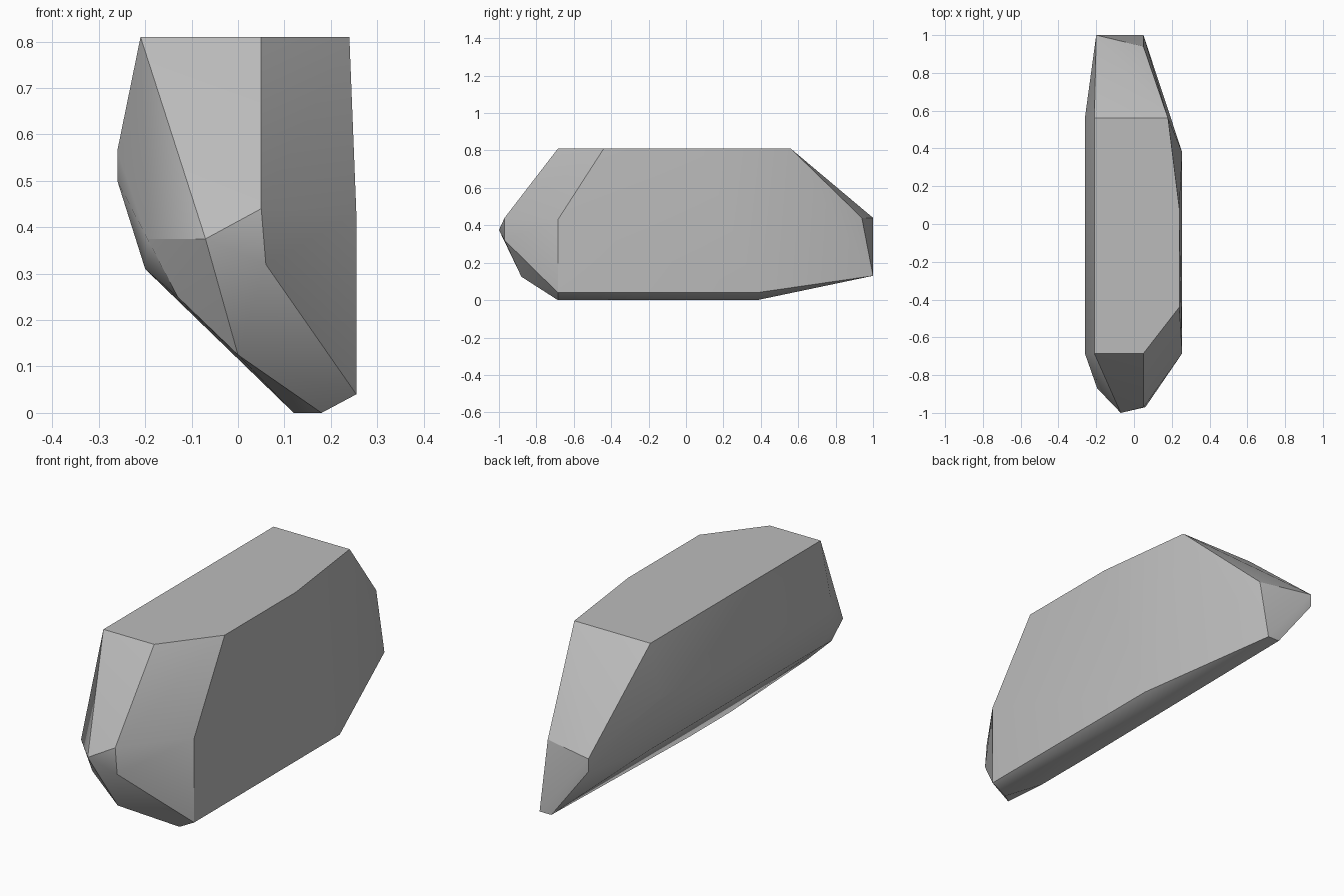
import bpy
import bmesh
from math import radians

# Remove only the default cube
default_cube = bpy.data.objects.get("Cube")
if default_cube:
    bpy.data.objects.remove(default_cube, do_unlink=True)


def make_material(name, grey):
    """Plain grey stone colour for both viewport and render."""
    material = bpy.data.materials.new(name)
    material.use_nodes = True
    colour = (grey, grey, grey, 1)
    material.diffuse_color = colour
    for node in material.node_tree.nodes:
        if node.type == "BSDF_PRINCIPLED":
            node.inputs["Base Color"].default_value = colour
            node.inputs["Roughness"].default_value = 1
    return material


corners = []


def ridge(x, z, front, back):
    """Lengthwise ridge of the stone, running from front to back."""
    corners.append((x, front, z))
    corners.append((x, back, z))


def corner(x, y, z):
    """Single chipped corner."""
    corners.append((x, y, z))


height = .81
front_shoulder, back_shoulder = -.685, .56

# Flat top with its bevelled right edge
ridge(-.21, height, front_shoulder, back_shoulder)
ridge(.24, height, -.44, .08)
corner(.05, front_shoulder, height)
corner(.18, back_shoulder, height)

# Left flank, bulging and then cut away underneath
ridge(-.26, .565, front_shoulder, back_shoulder)
ridge(-.26, .5, front_shoulder, back_shoulder)
ridge(-.2, .31, front_shoulder, back_shoulder)

# Tall right flank and the narrow base
ridge(.255, .04, front_shoulder, .38)
corner(.255, front_shoulder, .43)
ridge(.18, 0, front_shoulder, .38)
ridge(.12, 0, -.5, -.2)

# Blunt front nose
corner(-.07, -1, .375)
ridge(.05, .44, -.97, .94)
corner(.06, -.97, .32)
corner(-.195, -.87, .375)
corner(-.13, -.88, .25)
corner(0, -.88, .125)

# Chipped back end
back_end = 1
corner(-.2, back_end, .44)
corner(-.2, back_end, .38)
corner(-.01, back_end, .13)
corner(.05, back_end, .13)

# Wrap the ridges and corners into one solid stone
bm = bmesh.new()
for position in corners:
    bm.verts.new(position)
hull = bmesh.ops.convex_hull(bm, input=bm.verts[:])
bmesh.ops.delete(
    bm,
    geom=[v for v in bm.verts if not v.link_faces],
    context="VERTS",
)
bmesh.ops.dissolve_limit(
    bm, angle_limit=radians(1), verts=bm.verts[:], edges=bm.edges[:]
)
bmesh.ops.recalc_face_normals(bm, faces=bm.faces[:])
mesh = bpy.data.meshes.new("rock")
bm.to_mesh(mesh)
bm.free()

rock = bpy.data.objects.new("rock", mesh)
bpy.context.collection.objects.link(rock)
mesh.materials.append(make_material("stone grey", .5))

# Soft shading across shallow chips, crisp edges elsewhere
bpy.ops.object.select_all(action="DESELECT")
rock.select_set(True)
bpy.context.view_layer.objects.active = rock
bpy.ops.object.shade_smooth_by_angle(angle=radians(30))
